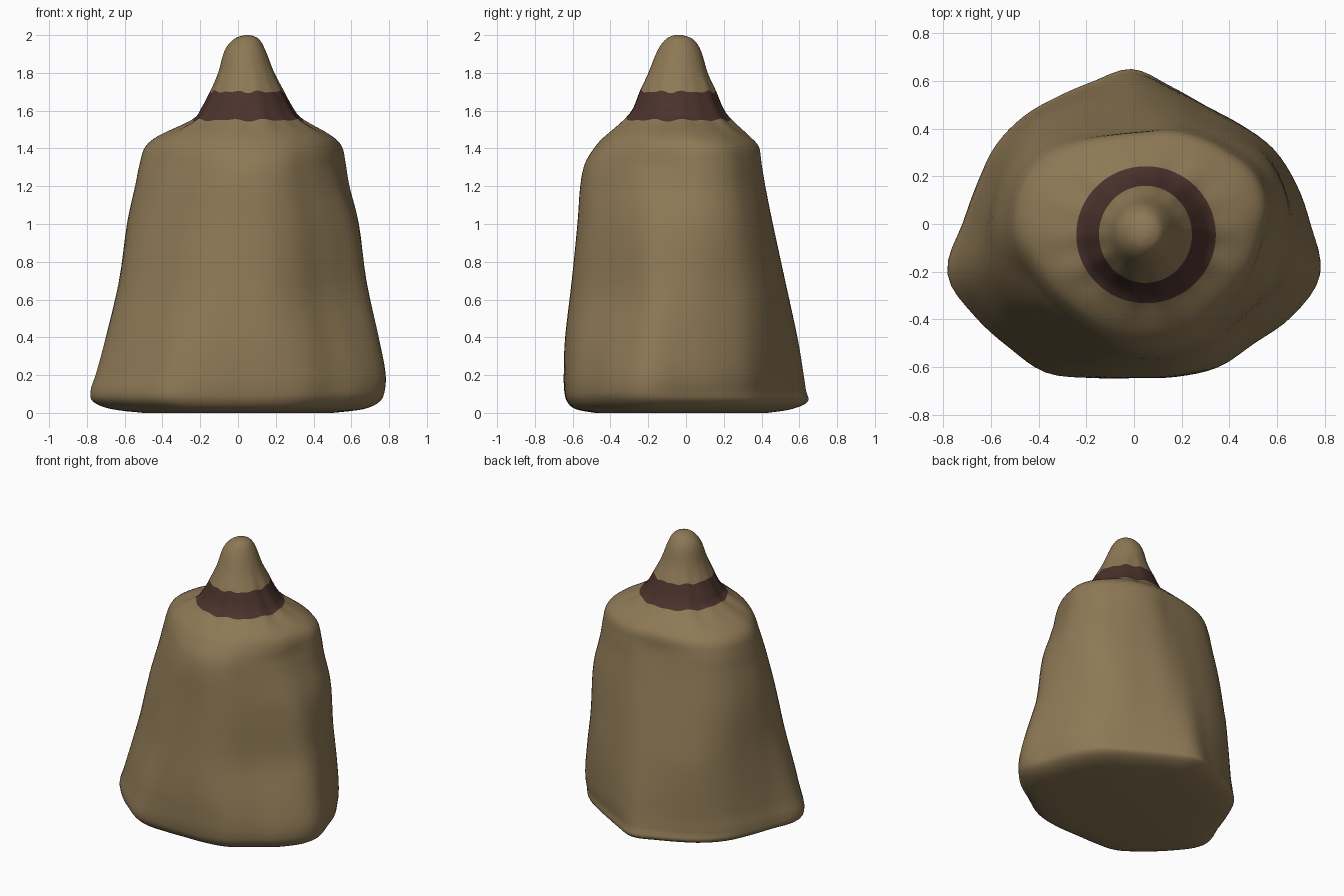
import bpy
import bmesh
from math import sin, cos, tau

old = bpy.data.objects.get("Cube")
if old:
    bpy.data.objects.remove(old)

SIDES = 96
STEPS = 4
WAIST, SHOULDER = .6, 1.3
BAND_LOW, BAND_HIGH = 1.55, 1.7


def make_material(name, rgb):
    colour = (*rgb, 1)
    mat = bpy.data.materials.new(name)
    mat.diffuse_color = colour
    mat.use_nodes = True
    shader = mat.node_tree.nodes["Principled BSDF"]
    shader.inputs["Base Color"].default_value = colour
    shader.inputs["Roughness"].default_value = 0.8
    return mat


def smooth_curve(a, b, c, d, t):
    """Catmull-Rom value between b and c."""
    return b + t / 2 * (c - a + t * (2 * a - 5 * b + 4 * c - d + t * (3 * (b - c) + d - a)))


def outline(radii):
    """Closed smooth outline from evenly spaced radii."""
    points = []
    count = len(radii)
    for i in range(SIDES):
        index, part = divmod(i * count / SIDES, 1)
        near = [radii[(int(index) + k) % count] for k in (-1, 0, 1, 2)]
        r = smooth_curve(*near, part)
        points.append((r * cos(tau * i / SIDES), r * sin(tau * i / SIDES)))
    return points


def fit(values, low, high):
    """Stretch values so they span low to high."""
    least, most = min(values), max(values)
    return [low + (v - least) / (most - least) * (high - low) for v in values]


def ramp(z, start, end):
    return min(1, max(0, (z - start) / (end - start)))


def blend(first, second, t):
    return [(a + (c - a) * t, b + (d - b) * t) for (a, b), (c, d) in zip(first, second)]


# Cross-sections: flared hem, waist, shoulder, round neck
hem = outline([.73, .69, .655, .605, .585, .603, .65, .62, .618, .64, .66, .67,
               .71, .8, .765, .732, .722, .667, .642, .66, .695, .71, .768, .803])
waist = outline([.67, .64, .62, .585, .55, .55, .55, .55, .575, .605, .61, .61,
                 .63, .665, .655, .62, .62, .625, .62, .63, .62, .605, .635, .69])
shoulder = outline([.49, .54, .54, .5, .47, .445, .42, .425, .46, .515, .55, .55,
                    .53, .47, .43, .402, .395, .398, .405, .415, .422, .42, .435, .46])
neck = outline([.45] * 4)

# Height, then left-right and front-back extents
levels = [
    (0, -.5, .5, -.48, .43),
    (.02, -.67, .665, -.585, .56),
    (.06, -.768, .75, -.63, .645),
    (.12, -.78, .777, -.645, .635),
    (.22, -.748, .78, -.647, .62),
    (.4, -.7, .745, -.64, .59),
    (.7, -.63, .68, -.605, .525),
    (1, -.588, .64, -.575, .46),
    (1.2, -.545, .59, -.56, .42),
    (1.32, -.52, .57, -.535, .4),
    (1.41, -.49, .55, -.48, .385),
    (1.47, -.415, .49, -.425, .33),
    (BAND_LOW, -.242, .343, -.332, .242),
    (1.61, -.195, .292, -.283, .198),
    (BAND_HIGH, -.147, .243, -.247, .16),
    (1.8, -.105, .192, -.2, .115),
    (1.92, -.07, .145, -.15, .078),
    (1.98, -.02, .11, -.105, .035),
    (2, .035, .065, -.06, -.02),
]

# Fill in smooth in-between levels
rows = []
last = len(levels) - 1
for i in range(last):
    near = [levels[min(last, max(0, i + k))] for k in (-1, 0, 1, 2)]
    for step in range(STEPS):
        rows.append([smooth_curve(*column, step / STEPS) for column in zip(*near)])
rows.append(levels[last])

# Loft the cloak, with a slightly uneven edge around the band
bm = bmesh.new()
rings = []
for z, left, right, front, back in rows:
    section = blend(hem, waist, ramp(z, .1, WAIST))
    section = blend(section, shoulder, ramp(z, WAIST, SHOULDER))
    section = blend(section, neck, ramp(z, SHOULDER, BAND_LOW) ** 1.5)
    xs = fit([p[0] for p in section], left, right)
    ys = fit([p[1] for p in section], front, back)
    wave = .008 * ramp(z, 1.45, BAND_LOW) * (1 - ramp(z, BAND_HIGH, 1.85))
    ring = []
    for i, (x, y) in enumerate(zip(xs, ys)):
        angle = tau * i / SIDES
        ripple = wave * (sin(9 * angle) + sin(14 * angle + 1)) / 2
        ring.append(bm.verts.new((x, y, z + ripple)))
    rings.append(ring)

for (lower, upper), row in zip(zip(rings, rings[1:]), rows):
    in_band = BAND_LOW - .001 <= row[0] < BAND_HIGH - .001
    for i in range(SIDES):
        j = (i + 1) % SIDES
        face = bm.faces.new((lower[i], lower[j], upper[j], upper[i]))
        face.material_index = int(in_band)

# Close the underside and the tip
bm.faces.new(list(reversed(rings[0])))
bm.faces.new(rings[-1])
bmesh.ops.recalc_face_normals(bm, faces=bm.faces)

mesh = bpy.data.meshes.new("cloak")
bm.to_mesh(mesh)
bm.free()
mesh.materials.append(make_material("tan cloth", (.27, .19, .092)))
mesh.materials.append(make_material("dark brown band", (.07, .032, .025)))

cloak = bpy.data.objects.new("hooded_cloak", mesh)
bpy.context.collection.objects.link(cloak)
bpy.context.view_layer.objects.active = cloak
cloak.select_set(True)
bpy.ops.object.shade_smooth_by_angle(angle=.8)
